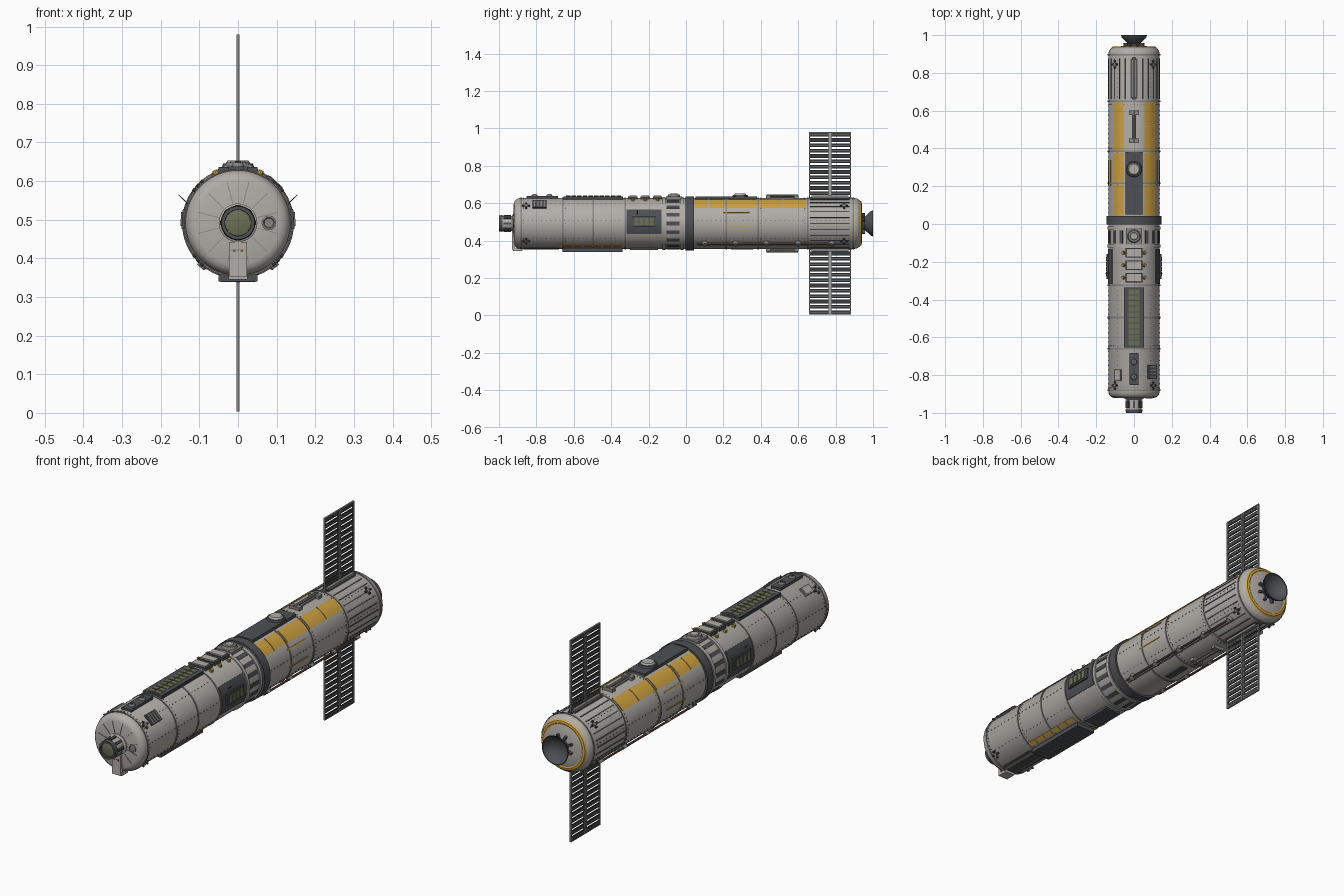
import bpy, bmesh
from math import sin, cos, pi, radians
from mathutils import Matrix

cube = bpy.data.objects.get("Cube")
if cube:
    bpy.data.objects.remove(cube, do_unlink=True)

C, R = 0.492, 0.136      # axis height and hull radius


def material(name, rgb):
    m = bpy.data.materials.new(name)
    m.use_nodes = True
    m.diffuse_color = (*rgb, 1)
    bsdf = next(n for n in m.node_tree.nodes if n.type == 'BSDF_PRINCIPLED')
    bsdf.inputs["Base Color"].default_value = (*rgb, 1)
    bsdf.inputs["Roughness"].default_value = 0.6
    return m


HULL = material("warm light grey", (0.44, 0.42, 0.39))
TRIM = material("mid grey", (0.24, 0.235, 0.225))
DARK = material("slate grey", (0.075, 0.08, 0.09))
CELL = material("panel black", (0.04, 0.042, 0.046))
GOLD = material("foil yellow", (0.62, 0.36, 0.05))
OLIVE = material("olive green", (0.15, 0.16, 0.085))
RUST = material("copper brown", (0.22, 0.11, 0.06))


def place(a, y, r):
    """Frame on the hull: a is degrees from the top towards +x, z points out."""
    return (Matrix.Translation((0, 0, C)) @ Matrix.Rotation(radians(a), 4, 'Y')
            @ Matrix.Translation((0, y, r)))


class Part:
    """Collects pieces of one colour into a single named object."""
    def __init__(self, name, mat):
        self.name, self.mat, self.bm = name, mat, bmesh.new()

    def box(self, a, y, r, w, l, h):
        bmesh.ops.create_cube(self.bm, size=1, matrix=place(a, y, r) @ Matrix.Diagonal((w, l, h, 1)))

    def disc(self, a, y, r, rad, h, top=None, seg=20):
        bmesh.ops.create_cone(self.bm, cap_ends=True, segments=seg, radius1=rad,
                              radius2=rad if top is None else top, depth=h, matrix=place(a, y, r))

    def rod(self, a, y0, y1, r, rad, seg=8):
        m = place(a, (y0 + y1) / 2, r) @ Matrix.Rotation(pi / 2, 4, 'X')
        bmesh.ops.create_cone(self.bm, cap_ends=True, segments=seg, radius1=rad,
                              radius2=rad, depth=y1 - y0, matrix=m)

    def lathe(self, profile, seg=64, x=0):
        rings = [[self.bm.verts.new((x + r * sin(2 * pi * i / seg), y, C + r * cos(2 * pi * i / seg)))
                  for i in range(seg)] for y, r in profile]
        for p, q in zip(rings, rings[1:]):
            for i in range(seg):
                j = (i + 1) % seg
                self.bm.faces.new((p[i], p[j], q[j], q[i]))
        for ring in (rings[0], rings[-1]):
            self.bm.faces.new(ring)

    def band(self, y0, y1, r):
        self.lathe([(y0, R - .01), (y0, r), (y1, r), (y1, R - .01)])

    def patch(self, y0, y1, a0, a1, r, depth=0.012):
        """Curved plate following the hull."""
        n = max(1, int(abs(a1 - a0) / 5))
        rows = []
        for i in range(n + 1):
            a = radians(a0 + (a1 - a0) * i / n)
            rows.append([self.bm.verts.new((q * sin(a), y, C + q * cos(a)))
                         for q, y in ((r, y0), (r, y1), (r - depth, y1), (r - depth, y0))])
        for p, q in zip(rows, rows[1:]):
            for k in range(4):
                self.bm.faces.new((p[k], p[(k + 1) % 4], q[(k + 1) % 4], q[k]))
        self.bm.faces.new(rows[0])
        self.bm.faces.new(rows[-1])

    def done(self):
        bmesh.ops.recalc_face_normals(self.bm, faces=self.bm.faces)
        me = bpy.data.meshes.new(self.name)
        self.bm.to_mesh(me)
        self.bm.free()
        me.materials.append(self.mat)
        me.shade_smooth()
        me.set_sharp_from_angle(angle=radians(32))
        bpy.context.scene.collection.objects.link(bpy.data.objects.new(self.name, me))


parts = []


def part(name, mat):
    parts.append(Part(name, mat))
    return parts[-1]


SIDES = (-1, 1)

# Hull with rounded ends
hull = part("hull", HULL)
hull.lathe([(-.92, .03), (-.92, .108), (-.915, .122), (-.905, .131), (-.89, R), (.9, R),
            (.915, .133), (.928, .124), (.936, .11), (.942, .06), (.945, .03)])

# Seams, rivets and the collar
seams = part("hull_seams", TRIM)
for y in (-.88, -.66, -.495, -.325, .215, .385, .65, .895):
    seams.band(y - .004, y + .004, R + .003)
collar = part("collar_ring", DARK)
collar.band(-.003, .042, R + .009)
lips = part("collar_lips", HULL)
for y in (-.117, -.022):
    lips.band(y - .008, y + .008, R + .005)
slots = part("collar_slots", DARK)
for i in range(18):
    slots.patch(-.104, -.035, i * 20 + 6, i * 20 + 14, R + .003)
rivets = part("rivets", DARK)
for s in SIDES:
    for a in (40, 83, 125):
        for i in range(72):
            y = -.87 + i * .0245
            if not -.34 < y < .06:
                rivets.box(s * a, y, R, .003, .006, .003)
for y in (-.868, -.645, .4, .635):
    for i in range(48):
        rivets.box(i * 7.5, y, R, .004, .003, .003)

# Foil strips along the upper flanks and below the front
foil = part("foil_strips", GOLD)
for s in SIDES:
    for y0, y1 in ((.046, .118), (.122, .207), (.222, .377), (.393, .515), (.52, .642)):
        foil.patch(y0, y1, s * 24, s * 53, R + .003)
    foil.patch(.2, .34, s * 63, s * 65.5, R + .003)
    foil.patch(.2, .34, s * 97, s * 99.5, R + .003)
    for i in range(6):
        foil.patch(-.655 + i * .053, -.61 + i * .053, s * 146, s * 156, R + .003)
foil.lathe([(.931, .1), (.931, .121), (.938, .116), (.94, .106), (.937, .1)])

# Ribbed rear section
ribs = part("rear_ribs", DARK)
for i in range(26):
    a = 360 * (i + .5) / 26
    ribs.patch(.662, .875, a - 1.1, a + 1.1, R + .002)
for a in (0, 180):
    ribs.patch(.66, .885, a - 4.5, a + 4.5, R + .006)

# Solar wings above and below
frame = part("solar_wing_frames", TRIM)
slats = part("solar_wing_slats", CELL)
for a in (0, 180):
    r0, r1 = .13, .488
    for y in (.661, .764, .776, .879):
        frame.box(a, y, (r0 + r1) / 2, .008, .006, r1 - r0)
    frame.box(a, .77, r1 - .002, .008, .224, .004)
    frame.box(a, .77, R + .008, .03, .2, .012)
    for i in range(12):
        r = .161 + i * .0285
        for y in (.7125, .8275):
            slats.box(a, y, r, .005, .1, .0195)
            frame.box(a, y, r, .0058, .094, .002)

# Front docking port
port = part("docking_port", HULL)
port.lathe([(-.91, .05), (-.925, .05), (-.93, .04), (-.985, .04), (-.985, .03), (-.95, .03)], 32)
rim = part("docking_rim", DARK)
rim.lathe([(-.982, .033), (-.982, .045), (-1, .043), (-1, .034), (-.982, .033)], 32)
for i in range(8):
    rim.box(i * 45, -.955, .042, .012, .04, .008)
lens = part("docking_window", OLIVE)
lens.lathe([(-.975, .035), (-.992, .034), (-.996, .02), (-.997, .004)], 32)

# Front cap ribs, small hatch and service plate
cap = part("front_cap_details", TRIM)
for i in range(12):
    cap.box(i * 30 + 15, -.92, .08, .002, .004, .055)
cap.lathe([(-.915, .019), (-.924, .019), (-.925, .014), (-.922, .012)], 20, x=.08)
plate = part("front_service_plate", HULL)
plate.box(180, -.922, .094, .046, .014, .09)
plate.box(180, -.9, R + .004, .05, .05, .014)
studs = part("service_plate_studs", RUST)
for x in (-.01, .01):
    bmesh.ops.create_cube(studs.bm, size=.007, matrix=Matrix.Translation((x, -.928, .42)))
cap.box(180, -.929, .07, .036, .004, .003)

# Rear engine bell with struts
bell = part("engine_bell", DARK)
bell.lathe([(.935, .032), (.955, .034), (.972, .05), (.986, .064), (1, .07),
            (.999, .066), (.985, .058), (.965, .035), (.96, .008)], 40)
struts = part("engine_struts", DARK)
for i in range(8):
    struts.box(i * 45 + 22, .948, .048, .01, .02, .02)

# Spine plate and round observation hatch
spine = part("spine_plate", DARK)
spine.box(0, .215, R + .001, .088, .33, .014)
spine.disc(0, .29, R + .011, .043, .012, .039, 32)
dome = part("observation_dome", HULL)
dome.disc(0, .29, R + .019, .035, .012, .027, 32)

# Grab rails on the top and underside
rails = part("grab_rails", TRIM)
for a in (0, 180):
    rails.rod(a, .43, .6, R + .013, .007)
    for y in (.44, .59):
        rails.box(a, y, R + .006, .055, .024, .016)
    rails.box(a, .515, R + .002, .022, .16, .008)

# Forward hatch and three equipment boxes
hatch = part("forward_hatch", TRIM)
hatch.box(0, -.065, R, .085, .085, .014)
hatch.disc(0, -.065, R + .012, .036, .016, .03, 24)
hatch_lid = part("hatch_lid", HULL)
hatch_lid.disc(0, -.065, R + .021, .022, .006, .018, 20)
bases = part("equipment_bases", DARK)
tops = part("equipment_boxes", HULL)
knobs = part("equipment_knobs", GOLD)
for y in (-.152, -.218, -.284):
    bases.box(0, y, R + .001, .088, .05, .014)
    tops.box(0, y, R + .009, .072, .038, .01)
    for s in SIDES:
        knobs.disc(s * 24, y, R + .006, .01, .014, .007, 10)

# Tiled tray on top
tray = part("tile_tray", DARK)
tray.box(0, -.495, R, .1, .318, .016)
for s in SIDES:
    tray.box(s * 19.5, -.495, R + .006, .007, .318, .012)
tiles = part("tray_tiles", OLIVE)
for i in range(10):
    for s in SIDES:
        tiles.box(s * 6, -.63 + i * .03, R + .008, .029, .024, .007)

# Front knob plate
knob_plate = part("knob_plate", DARK)
knob_plate.box(0, -.768, R + .003, .05, .168, .014)
caps = part("plate_knobs", TRIM)
for y in (-.73, -.81):
    caps.disc(0, y, R + .014, .017, .012, .013, 16)
    knob_plate.disc(0, y, R + .021, .008, .003, None, 12)

# Flank panels with olive cells and short whiskers
flank = part("flank_panels", DARK)
cells = part("flank_cells", OLIVE)
whisker = part("whiskers", DARK)
for s in SIDES:
    flank.patch(-.318, -.132, s * 57, s * 114, R + .003)
    flank.box(s * 86, -.225, R + .003, .052, .13, .012)
    for i in range(4):
        cells.box(s * 86, -.2655 + i * .027, R + .01, .036, .022, .005)
    bmesh.ops.create_cone(whisker.bm, cap_ends=True, segments=6, radius1=.002, radius2=.001, depth=.036,
                          matrix=Matrix.Translation((s * .141, -.26, .552)) @ Matrix.Rotation(s * pi / 4, 4, 'Y'))

# Small plates near the front
flank.box(43, -.783, R + .001, .055, .075, .014)
for i in range(4):
    seams.box(43, -.81 + i * .018, R + .008, .045, .006, .004)
seams.box(-38, -.8, R + .001, .042, .062, .012)
tops.box(-38, -.8, R + .007, .03, .048, .004)

# Underside tray and strips
belly = part("belly_tray", DARK)
belly.box(180, -.5, R + .006, .1, .32, .02)
for i in range(12):
    seams.box(180, -.643 + i * .026, R + .016, .09, .004, .003)
belly.patch(-.87, -.68, 172, 188, R + .004)
for s in SIDES:
    belly.patch(-.87, -.68, 180 + s * 14, 180 + s * 19, R + .003)
belly.box(180, -.225, R, .08, .15, .012)
belly.box(180, .3, R, .03, .12, .008)

# Coolant pipes with brackets along the lower flanks
pipes = part("coolant_pipes", RUST)
brackets = part("pipe_brackets", TRIM)
for s in SIDES:
    pipes.rod(s * 139, .06, .79, R + .01, .0045)
    brackets.rod(s * 144, .06, .79, R + .007, .003)
    for y in (.1, .265, .43, .6, .78):
        brackets.disc(s * 140, y, R + .006, .017, .018, .012, 10)

# Thruster clusters near both ends
pads = part("thruster_pads", TRIM)
jets = part("thruster_nozzles", DARK)
for y in (-.855, .845):
    for a in (47, 133, 227, 313):
        pads.box(a, y, R + .001, .016, .016, .012)
        for da, dy in ((6, 0), (-6, 0), (0, .016), (0, -.016)):
            jets.disc(a + da, y + dy, R + .004, .006, .012, .004, 8)

for p in parts:
    p.done()
